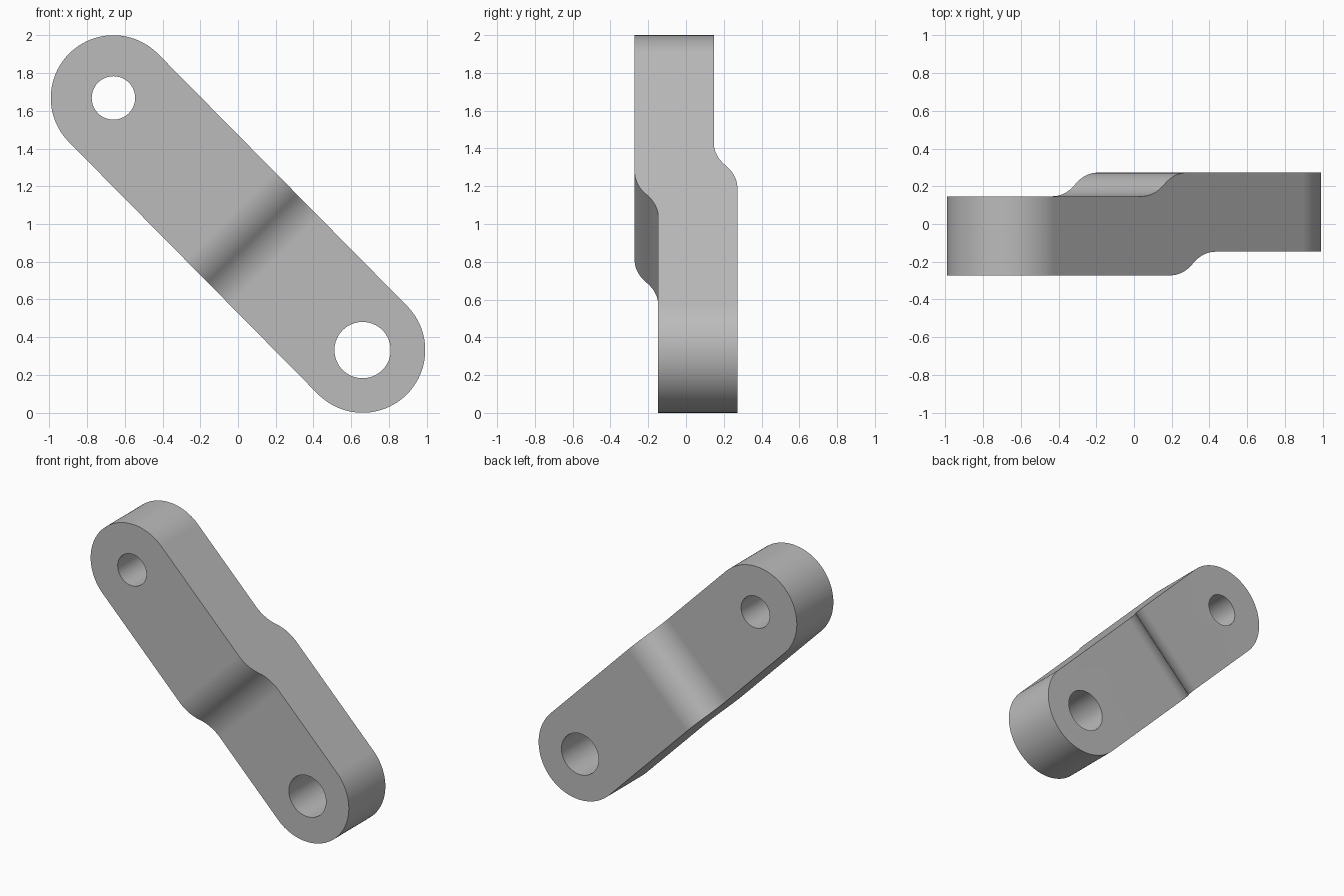
import bpy
import bmesh
from math import sin, cos, pi, atan2, hypot
from mathutils import Matrix

cube = bpy.data.objects.get("Cube")
if cube:
    bpy.data.objects.remove(cube, do_unlink=True)

END_X, END_Z = 0.66, 0.668       # offset of each eye from the middle
REACH = hypot(END_X, END_Z)
RADIUS = 0.332
OUTER, INNER = 0.272, 0.147      # depths of the two offset faces
BEND_MID, BEND_HALF = 0.108, 0.168


def prism(name, points, axis, depth):
    """Extrude a closed outline symmetrically along the y or z axis."""
    bm = bmesh.new()
    if axis == "Y":
        verts = [bm.verts.new((a, -depth, b)) for a, b in points]
        move = (0, 2 * depth, 0)
    else:
        verts = [bm.verts.new((a, b, -depth)) for a, b in points]
        move = (0, 0, 2 * depth)
    face = bm.faces.new(verts)
    new = bmesh.ops.extrude_face_region(bm, geom=[face])["geom"]
    bmesh.ops.translate(bm, vec=move, verts=[v for v in new if isinstance(v, bmesh.types.BMVert)])
    bmesh.ops.recalc_face_normals(bm, faces=bm.faces)
    mesh = bpy.data.meshes.new(name)
    bm.to_mesh(mesh)
    bm.free()
    obj = bpy.data.objects.new(name, mesh)
    bpy.context.collection.objects.link(obj)
    return obj


def arc(cx, cy, r, start, end, steps):
    return [(cx + r * cos(start + (end - start) * i / steps),
             cy + r * sin(start + (end - start) * i / steps)) for i in range(steps + 1)]


def bend(mid, low, high):
    """S-shaped step made of two tangent arcs, rising from low to high."""
    rise = high - low
    r = (4 * BEND_HALF ** 2 + rise ** 2) / (4 * rise)
    turn = 2 * atan2(rise, 2 * BEND_HALF)
    first = arc(mid - BEND_HALF, low + r, r, -pi / 2, -pi / 2 + turn, 12)
    second = arc(mid + BEND_HALF, high - r, r, pi / 2 + turn, pi / 2, 12)
    return first + second[1:]


def cut(obj, cutter, operation):
    mod = obj.modifiers.new("cut", "BOOLEAN")
    mod.operation = operation
    mod.solver = "EXACT"
    mod.object = cutter
    bpy.context.view_layer.objects.active = obj
    bpy.ops.object.modifier_apply(modifier=mod.name)
    bpy.data.objects.remove(cutter, do_unlink=True)


# Cranked side profile, wider than the finished arm
front = bend(BEND_MID, -OUTER, -INNER)
back = bend(-BEND_MID, INNER, OUTER)
profile = [(-2, -OUTER)] + front + [(2, -INNER), (2, OUTER)] + back[::-1] + [(-2, INNER)]
arm = prism("offset_lever_arm", profile, "Z", 1)

# Rounded outline
outline = arc(REACH, 0, RADIUS, -pi / 2, pi / 2, 48) + arc(-REACH, 0, RADIUS, pi / 2, 3 * pi / 2, 48)
cut(arm, prism("outline_cutter", outline, "Y", 1), "INTERSECT")

# Small upper bore and large lower bore
for x, r in ((-REACH, 0.115), (REACH, 0.149)):
    cut(arm, prism("bore_cutter", arc(x, 0, r, 0, 2 * pi, 64)[:-1], "Y", 1), "DIFFERENCE")

# Lean the arm onto its diagonal
arm.data.transform(Matrix.Translation((0, 0, 1)) @ Matrix.Rotation(atan2(END_Z, END_X), 4, "Y"))

# Plain grey metal
grey = bpy.data.materials.new("plain_grey")
grey.use_nodes = True
colour = (0.5, 0.5, 0.5, 1)
grey.diffuse_color = colour
grey.node_tree.nodes["Principled BSDF"].inputs["Base Color"].default_value = colour
arm.data.materials.clear()
arm.data.materials.append(grey)

# Smooth curves with crisp rims
bpy.ops.object.select_all(action="DESELECT")
arm.select_set(True)
bpy.context.view_layer.objects.active = arm
bpy.ops.object.shade_smooth_by_angle(angle=pi / 6)
weighted = arm.modifiers.new("flat_face_normals", "WEIGHTED_NORMAL")
weighted.keep_sharp = True
